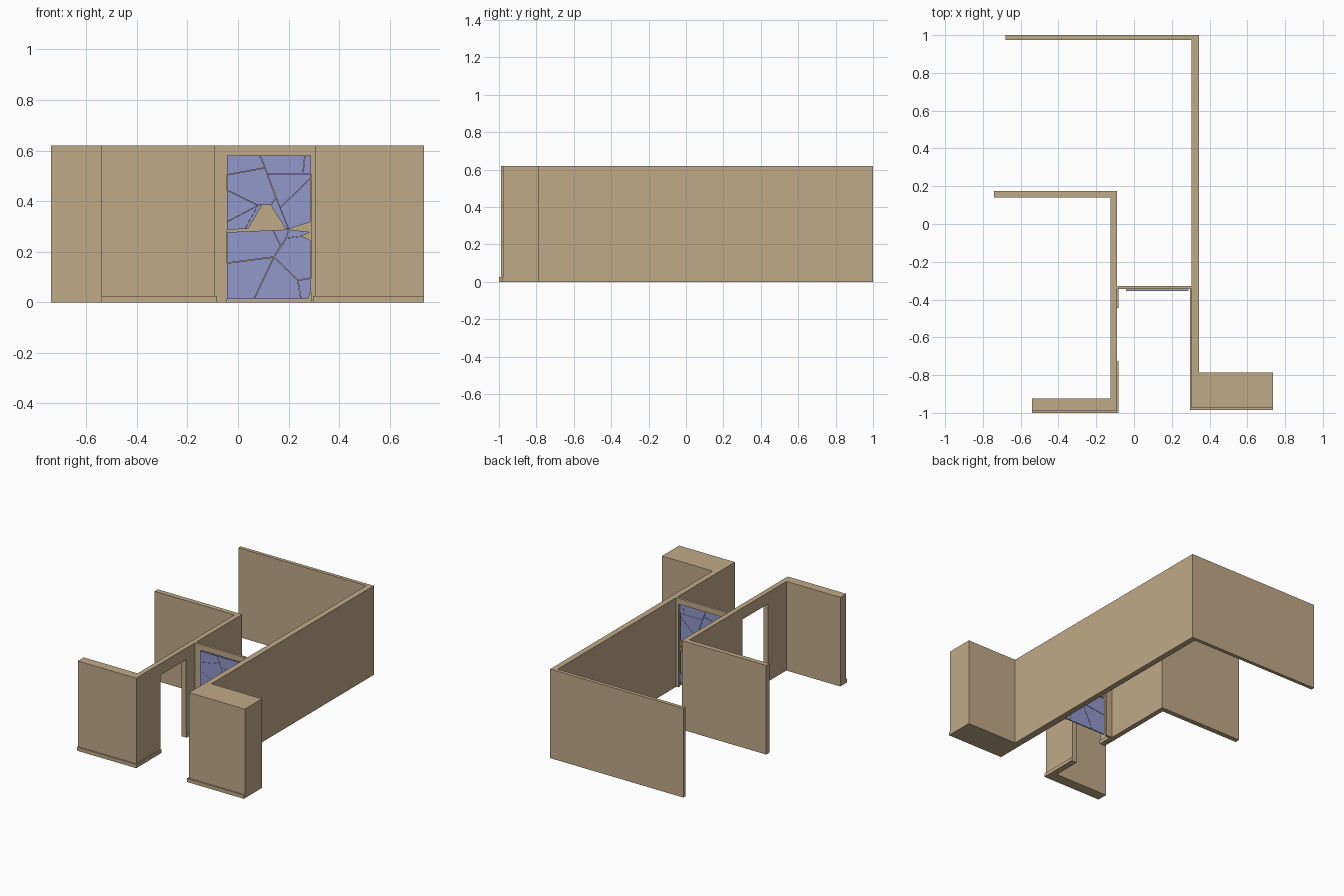
import bpy, bmesh
from mathutils import Vector

if "Cube" in bpy.data.objects:
    bpy.data.objects.remove(bpy.data.objects["Cube"])

H = 0.62      # wall height
SKIRT = 0.025 # skirting height


def material(name, rgb):
    m = bpy.data.materials.new(name)
    m.diffuse_color = (*rgb, 1)
    m.use_nodes = True
    m.node_tree.nodes["Principled BSDF"].inputs["Base Color"].default_value = m.diffuse_color
    return m


tan = material("tan_plaster", (0.53, 0.40, 0.25))
blue = material("blue_glass", (0.287, 0.314, 0.597))


def extrude(name, outlines, direction, mat):
    """Extrude one or more flat outlines (3D points) along a direction."""
    bm = bmesh.new()
    for pts in outlines:
        face = bm.faces.new([bm.verts.new(p) for p in pts])
        new = bmesh.ops.extrude_face_region(bm, geom=[face], use_keep_orig=True)["geom"]
        bmesh.ops.translate(bm, vec=direction,
                            verts=[v for v in new if isinstance(v, bmesh.types.BMVert)])
    bmesh.ops.recalc_face_normals(bm, faces=bm.faces)
    me = bpy.data.meshes.new(name)
    bm.to_mesh(me)
    bm.free()
    me.materials.append(mat)
    ob = bpy.data.objects.new(name, me)
    bpy.context.collection.objects.link(ob)
    return ob


def plan(name, pts, height, z=0.0):
    return extrude(name, [[(x, y, z) for x, y in pts]], (0, 0, height), tan)


def rect(x0, x1, y0, y1):
    return [(x0, y0), (x1, y0), (x1, y1), (x0, y1)]


# right wall with back return and thick front block
plan("right_wall", [(-.68, 1), (.345, 1), (.345, -.785), (.735, -.785),
                    (.735, -.975), (.305, -.975), (.305, .975), (-.68, .975)], H)

# left wall with its two returns and a doorway cut through
left = plan("left_wall", [(-.74, .175), (-.09, .175), (-.09, -.99), (-.54, -.99),
                          (-.54, -.925), (-.125, -.925), (-.125, .14), (-.74, .14)], H)
cutter = plan("doorway_cutter", rect(-.2, 0, -.725, -.445), .64, -.1)
cutter.hide_render = True
mod = left.modifiers.new("doorway", "BOOLEAN")
mod.operation, mod.solver, mod.object = "DIFFERENCE", "EXACT", cutter
bpy.context.view_layer.objects.active = left
bpy.ops.object.modifier_apply(modifier="doorway")
bpy.data.objects.remove(cutter)

# skirting boards
plan("left_skirting", [(-.54, -1), (-.083, -1), (-.083, -.725), (-.09, -.725),
                       (-.09, -.99), (-.54, -.99)], SKIRT)
plan("left_inner_skirting", rect(-.09, -.083, -.445, -.345), SKIRT)
plan("right_skirting", [(.735, -.985), (.296, -.985), (.296, -.345), (.305, -.345),
                        (.305, -.975), (.735, -.975)], SKIRT)

# frame across the passage
frame = [(-.09, 0), (-.09, H), (.305, H), (.305, 0),
         (.288, 0), (.288, .58), (-.044, .58), (-.044, 0)]
extrude("pane_frame", [[(x, -.345, z) for x, z in frame]], (0, .017, 0), tan)

# cracked pane: shared crack points (x, z) and shards as strings of point letters
L, R = -.044, .288
P = dict(a=(L, .58), b=(.087, .58), c=(.265, .58), d=(R, .58), e=(.107, .532),
         f=(L, .504), g=(.115, .508), h=(.257, .508), i=(R, .508), j=(R, .492),
         k=(L, .444), l=(.079, .383), m=(.13, .383), n=(.15, .413), o=(.166, .373),
         p=(L, .317), q=(.028, .29), r=(L, .286), s=(.095, .383), t=(.04, .29),
         u=(R, .317), v=(.2, .288), w=(.188, .29), x=(L, .278), y=(.138, .286),
         z=(.17, .222), A=(.142, .179), B=(L, .155), C=(.063, .012), D=(L, .012),
         E=(.237, .087), F=(.249, .012), G=(R, .095), H=(R, .04), I=(.277, .012),
         J=(.19, .254), K=(.253, .262), M=(R, .246), N=(R, .278))
SHARDS = ["abef", "bchge", "cdih", "fenmlk", "gijo", "klp", "juvo", "plqr",
          "lstq", "mnovw", "xyzAB", "BACD", "AEFC", "EGHIF", "zJKMGEA",
          "yvJz", "vNKJ"]
outlines = []
for shard in SHARDS:
    pts = [Vector((P[ch][0], -.355, P[ch][1])) for ch in shard]
    mid = sum(pts, Vector()) / len(pts)
    outlines.append([mid + (q - mid) * .985 for q in pts])
extrude("cracked_pane", outlines, (0, .008, 0), blue)
